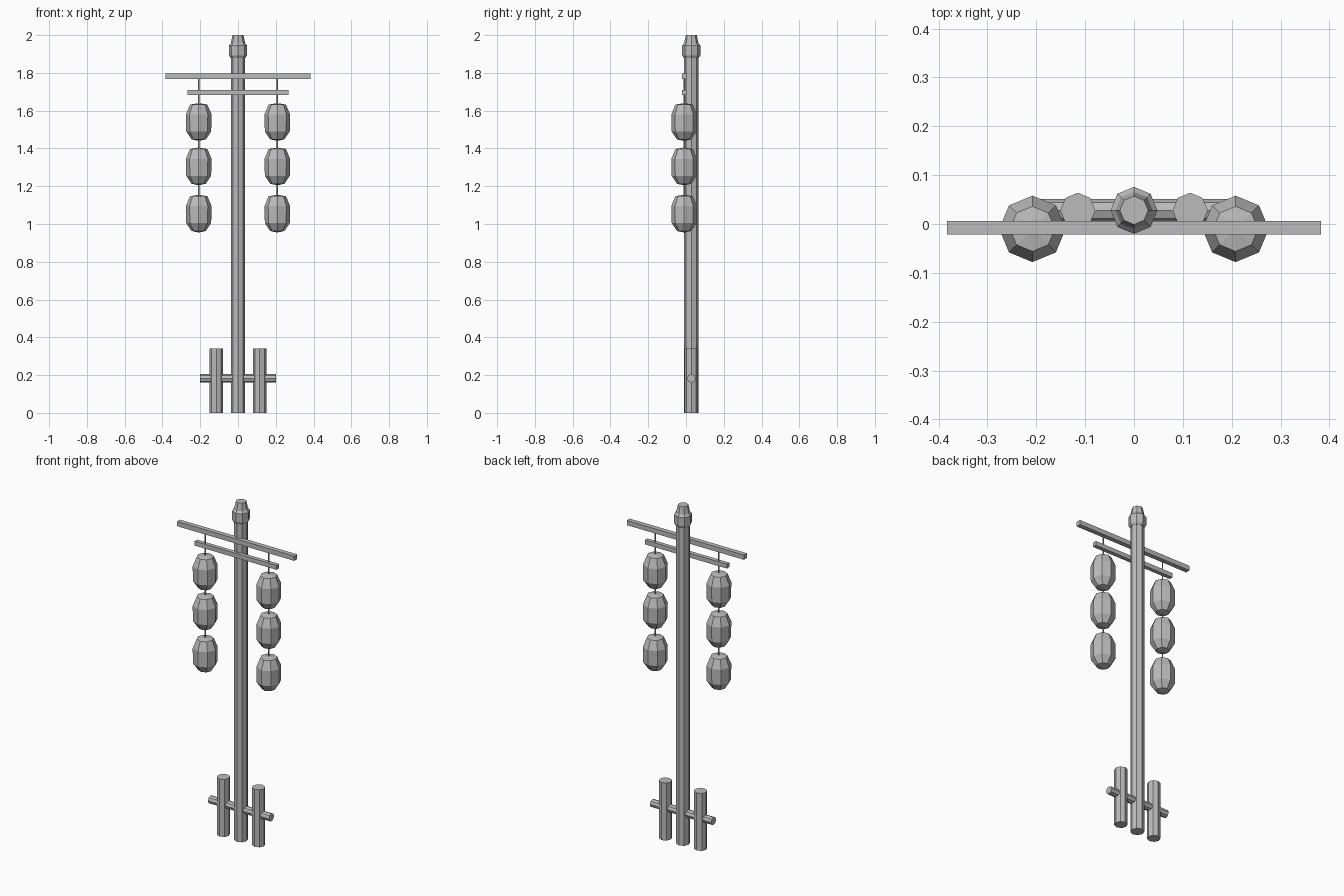
import bpy
import math
from mathutils import Matrix

cube = bpy.data.objects.get("Cube")
if cube:
    bpy.data.objects.remove(cube, do_unlink=True)

import bmesh

POLE_Y = 0.028
LANTERN_Y = -0.01
SIDES = 8

grey = bpy.data.materials.new("plain grey")
grey.use_nodes = True
GREY = (0.5, 0.5, 0.5, 1)
grey.diffuse_color = GREY
grey.node_tree.nodes["Principled BSDF"].inputs["Base Color"].default_value = GREY


def finish(name, bm, location):
    bmesh.ops.recalc_face_normals(bm, faces=bm.faces)
    mesh = bpy.data.meshes.new(name)
    bm.to_mesh(mesh)
    bm.free()
    mesh.materials.append(grey)
    obj = bpy.data.objects.new(name, mesh)
    obj.location = location
    bpy.context.collection.objects.link(obj)
    return obj


def turned(name, profile, location, sides=SIDES, axis="Z"):
    """Faceted solid from (radius, height) pairs; radius 0 makes a point."""
    bm = bmesh.new()
    rings = []
    for r, z in profile:
        count = sides if r else 1
        rings.append([bm.verts.new((r * math.cos(math.tau * i / sides),
                                    r * math.sin(math.tau * i / sides), z))
                      for i in range(count)])
    for low, high in zip(rings, rings[1:]):
        for i in range(sides):
            j = (i + 1) % sides
            corners = [low[i % len(low)], low[j % len(low)],
                       high[j % len(high)], high[i % len(high)]]
            bm.faces.new(list(dict.fromkeys(corners)))
    for ring in (rings[0], rings[-1]):
        if len(ring) > 1:
            bm.faces.new(ring)
    if axis == "X":
        bm.transform(Matrix.Rotation(math.pi / 2, 4, "Y"))
    return finish(name, bm, location)


def beam(name, length, depth, height, location):
    bm = bmesh.new()
    bmesh.ops.create_cube(bm, size=1)
    bm.transform(Matrix.Diagonal((length, depth, height, 1)))
    return finish(name, bm, location)


# Main pole with a collar and tapered cap
turned("pole", [(0.038, 0), (0.038, 1.89)], (0, POLE_Y, 0))
turned("pole_cap", [(0.04, 1.88), (0.048, 1.893), (0.048, 1.945), (0.038, 1.957),
                    (0.029, 2.0)], (0, POLE_Y, 0))

# Base: two short posts joined to the pole by a round bar
turned("base_bar", [(0.023, -0.2), (0.023, 0.2)], (0, POLE_Y, 0.183), axis="X")

# Cross beams
beam("upper_beam", 0.766, 0.028, 0.028, (0, -0.008, 1.782))
beam("lower_beam", 0.536, 0.024, 0.026, (0, LANTERN_Y, 1.697))

# Lantern strings, one per side
LANTERN = [(0, -0.1), (0.038, -0.092), (0.066, -0.05), (0.068, 0.04),
           (0.046, 0.092), (0, 0.1)]
for side, x in (("right", -1), ("left", 1)):
    turned(f"{side}_post", [(0.036, 0), (0.036, 0.34)], (0.115 * x, POLE_Y, 0))
    turned(f"{side}_cord", [(0.004, 1.0), (0.004, 1.78)], (0.208 * x, LANTERN_Y, 0), sides=6)
    for level, z in (("top", 1.54), ("middle", 1.305), ("bottom", 1.055)):
        turned(f"{side}_{level}_lantern", LANTERN, (0.208 * x, LANTERN_Y, z))
